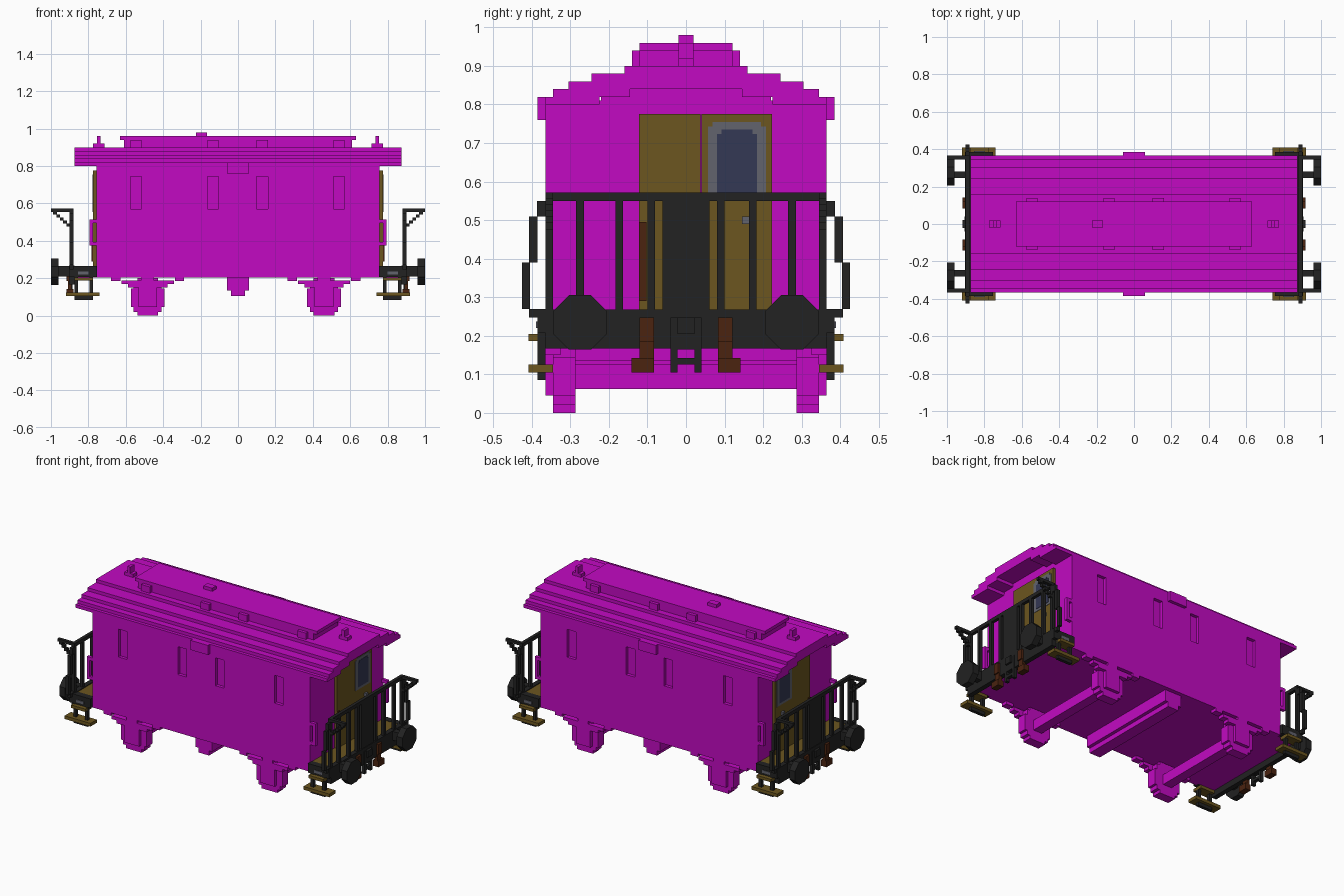
import bpy
import bmesh
from math import cos, sin, pi
from mathutils import Vector

cube = bpy.data.objects.get("Cube")
if cube:
    bpy.data.objects.remove(cube, do_unlink=True)


def material(name, *rgb):
    m = bpy.data.materials.new(name)
    m.use_nodes = True
    color = (*rgb, 1)
    m.diffuse_color = color
    m.node_tree.nodes["Principled BSDF"].inputs["Base Color"].default_value = color
    return m


MAGENTA = material("magenta paint", 0.54, 0.003, 0.54)
BLACK = material("black iron", 0.016, 0.016, 0.016)
WOOD = material("brown wood", 0.15, 0.093, 0.014)
RUST = material("rust brown", 0.07, 0.017, 0.005)
GREY = material("grey metal", 0.122, 0.125, 0.155)
GLASS = material("blue glass", 0.034, 0.04, 0.089)


def add_box(bm, x0, x1, y0, y1, z0, z1):
    """Axis aligned box between two corners."""
    verts = bmesh.ops.create_cube(bm, size=1)["verts"]
    for v in verts:
        v.co = Vector((x1 if v.co.x > 0 else x0,
                       y1 if v.co.y > 0 else y0,
                       z1 if v.co.z > 0 else z0))


def finish(name, bm, mat, mirror=""):
    bmesh.ops.recalc_face_normals(bm, faces=bm.faces)
    mesh = bpy.data.meshes.new(name)
    bm.to_mesh(mesh)
    bm.free()
    mesh.materials.append(mat)
    ob = bpy.data.objects.new(name, mesh)
    bpy.context.scene.collection.objects.link(ob)
    if mirror:
        mod = ob.modifiers.new("Mirror", "MIRROR")
        mod.use_axis = ["x" in mirror, "y" in mirror, False]
        mod.use_mirror_merge = False
    return ob


def boxes(name, mat, items, mirror=""):
    bm = bmesh.new()
    for item in items:
        add_box(bm, *item)
    return finish(name, bm, mat, mirror)


def prism(name, mat, outline, x0, x1, mirror=""):
    """Extrude a (y, z) outline along x."""
    bm = bmesh.new()
    face = bm.faces.new([bm.verts.new((x0, y, z)) for y, z in outline])
    ring = bmesh.ops.extrude_face_region(bm, geom=[face])["geom"]
    for v in ring:
        if isinstance(v, bmesh.types.BMVert):
            v.co.x = x1
    return finish(name, bm, mat, mirror)


# Coach body with recessed side windows
SIDE, END, FLOOR = 0.365, 0.757, 0.205
window_x = (-0.545, -0.133, 0.13, 0.54)
body = boxes("body", MAGENTA, [(-END, END, -SIDE, SIDE, FLOOR, 0.81)])
cutter = boxes("window_cutter", MAGENTA,
               [(x - 0.03, x + 0.03, s * 0.345, s * 0.4, 0.57, 0.745)
                for x in window_x for s in (-1, 1)])
cutter.hide_render = True
cut = body.modifiers.new("Windows", "BOOLEAN")
cut.operation, cut.object, cut.solver = "DIFFERENCE", cutter, "EXACT"
bpy.context.view_layer.update()
body_mesh = bpy.data.meshes.new_from_object(
    body.evaluated_get(bpy.context.evaluated_depsgraph_get()))
body.modifiers.clear()
body.data = body_mesh
bpy.data.objects.remove(cutter, do_unlink=True)
boxes("gable", MAGENTA, [(0, END, -0.22, 0.22, 0.8, 0.85)], "x")
boxes("side_plate", MAGENTA, [(-0.06, 0.06, SIDE, 0.385, 0.76, 0.82)], "y")

# Stepped arch roof
half = [(SIDE, 0.8)]
widths = (SIDE, 0.345, 0.305, 0.245, 0.16)
for i, w in enumerate(widths):
    z = 0.8 + 0.02 * i
    half += [(w, z), (w, z + 0.02)] if i else [(w, z + 0.02)]
under = [(0.145, 0.84), (0.145, 0.82), (0.225, 0.82), (0.225, 0.8)]
profile = under + half
prism("roof", MAGENTA, profile + [(-y, z) for y, z in reversed(profile)], -0.875, 0.875)

# Raised roof deck, vents and chimneys
boxes("roof_deck", MAGENTA, [(-0.61, 0.61, -0.12, 0.12, 0.89, 0.94),
                             (-0.632, 0.632, -0.12, 0.12, 0.94, 0.96)])
boxes("deck_vents", MAGENTA, [(x - 0.03, x + 0.03, 0.11, 0.14, 0.89, 0.94)
                              for x in window_x], "y")
boxes("top_vent", MAGENTA, [(-0.225, -0.165, -0.02, 0.02, 0.95, 0.98)])
boxes("chimney", MAGENTA, [(0.715, 0.775, -0.02, 0.02, 0.89, 0.92),
                           (0.735, 0.755, -0.02, 0.02, 0.92, 0.96)], "x")

# Wheels, axles and leaf springs
for name, cx in (("rear", -0.483), ("front", 0.46)):
    def around(hw, y0, y1, z0, z1):
        return (cx - hw, cx + hw, y0, y1, z0, z1)
    boxes(name + "_wheels", MAGENTA, [around(0.055, 0.287, 0.345, 0, 0.2),
                                      around(0.075, 0.287, 0.345, 0.02, 0.18),
                                      around(0.09, 0.287, 0.345, 0.045, 0.145),
                                      around(0.05, 0.34, SIDE, 0.045, 0.165)], "y")
    boxes(name + "_axle", MAGENTA, [around(0.03, -0.3, 0.3, 0.062, 0.125)])
    leaves = [around(0.105, 0.325, SIDE, 0.15, 0.17),
              around(0.14, 0.325, SIDE, 0.168, 0.188)]
    for s in (-1, 1):
        leaves.append((cx + s * 0.17 - 0.025, cx + s * 0.17 + 0.025,
                       0.325, SIDE, 0.186, FLOOR))
    leaves.append(around(0.035, 0.325, SIDE, 0.16, FLOOR))
    boxes(name + "_springs", MAGENTA, leaves, "y")
boxes("center_beam", MAGENTA, [(-0.058, 0.058, -0.34, 0.34, 0.135, FLOOR),
                               (-0.037, 0.037, -0.34, 0.34, 0.105, 0.135)])

# End doors with arched window
boxes("end_doors", WOOD, [(END, 0.775, -0.122, 0.038, 0.25, 0.775),
                          (END, 0.775, 0.04, 0.223, 0.25, 0.775)], "x")


def pane(name, mat, y0, y1, z0, z1, x0, x1):
    c = 0.012
    prism(name, mat, [(y0, z0), (y1, z0), (y1, z1 - c), (y1 - c, z1 - c), (y1 - c, z1),
                      (y0 + c, z1), (y0 + c, z1 - c), (y0, z1 - c)], x0, x1, "x")


pane("window_frame", GREY, 0.057, 0.207, 0.555, 0.755, 0.77, 0.777)
pane("window_glass", GLASS, 0.08, 0.184, 0.57, 0.735, 0.77, 0.779)
boxes("door_knob", GREY, [(0.77, 0.79, 0.145, 0.165, 0.49, 0.51)], "x")
boxes("door_handle", RUST, [(0.775, 0.782, -0.122, -0.102, 0.29, 0.495)], "x")
boxes("grab_handles", MAGENTA, [(0.775, 0.795, 0.345, SIDE, 0.375, 0.515),
                                (0.75, 0.78, 0.345, SIDE, 0.375, 0.395),
                                (0.75, 0.78, 0.345, SIDE, 0.495, 0.515)], "xy")

# End platforms
boxes("platform_floor", MAGENTA, [(0.75, 0.875, -0.345, 0.345, FLOOR, 0.25)], "x")
boxes("platform_deck", WOOD, [(0.75, 0.875, -0.345, 0.345, 0.25, 0.263)], "x")
boxes("end_beam", BLACK, [(0.873, 0.903, -SIDE, SIDE, 0.167, 0.268)], "x")
boxes("platform_sides", BLACK, [(0.755, 0.903, 0.345, 0.385, 0.207, 0.265)], "xy")
boxes("side_brackets", GREY, [(0.8, 0.855, 0.38, 0.389, 0.22, 0.237)], "xy")

# Boarding steps
boxes("step_hangers", BLACK, [(0.775, 0.795, 0.365, 0.385, 0.085, 0.22),
                              (0.855, 0.875, 0.365, 0.385, 0.085, 0.22),
                              (0.775, 0.875, 0.365, 0.385, 0.085, 0.107)], "xy")
boxes("steps", WOOD, [(0.74, 0.92, 0.345, 0.408, 0.105, 0.125),
                      (0.775, 0.875, 0.345, 0.408, 0.187, FLOOR)], "xy")

# Railings: top rail, posts, center panel, bowed side bars and corner braces
rail = (0.88, 0.9)
boxes("top_rail", BLACK, [(*rail, -SIDE, SIDE, 0.55, 0.572)], "x")
boxes("rail_posts", BLACK, [(*rail, y - 0.01, y + 0.01, 0.26, 0.56)
                            for y in (0.09, 0.173, 0.275, 0.355)], "xy")
boxes("gate_panel", BLACK, [(*rail, -0.061, 0.061, 0.26, 0.56)], "x")
boxes("bowed_bars", BLACK, [(*rail, SIDE, 0.387, 0.51, 0.55),
                            (*rail, 0.385, 0.407, 0.39, 0.51),
                            (*rail, 0.405, 0.426, 0.27, 0.39),
                            (*rail, SIDE, 0.407, 0.247, 0.27)], "xy")
braces = [(0.89, 1, 0.345, SIDE, 0.555, 0.572)]
for i in range(5):
    x, z = 0.975 - 0.018 * i, 0.54 - 0.016 * i
    braces.append((x - 0.006, x + 0.014, 0.345, SIDE, z, z + 0.018))
boxes("corner_braces", BLACK, braces, "xy")

# Buffers
disc = [(0.275 + 0.076 * cos(pi / 8 + k * pi / 4), 0.235 + 0.076 * sin(pi / 8 + k * pi / 4))
        for k in range(8)]
prism("buffer_discs", BLACK, disc, 0.96, 1, "xy")
boxes("buffer_shafts", BLACK, [(0.895, 0.965, 0.245, 0.282, 0.21, 0.265)], "xy")

# Coupler and hoses
boxes("coupler", BLACK, [(0.895, 0.918, -0.022, 0.022, 0.205, 0.247),
                         (0.885, 0.907, -0.04, 0.04, 0.165, 0.247),
                         (0.885, 0.907, 0.022, 0.04, 0.105, 0.17),
                         (0.885, 0.907, -0.04, -0.022, 0.105, 0.17),
                         (0.885, 0.907, -0.03, 0.03, 0.125, 0.142)], "x")
boxes("hoses", RUST, [(0.9, 0.918, 0.083, 0.12, 0.185, 0.247),
                      (0.89, 0.91, 0.083, 0.12, 0.14, 0.187),
                      (0.88, 0.918, 0.083, 0.141, 0.105, 0.142)], "xy")
